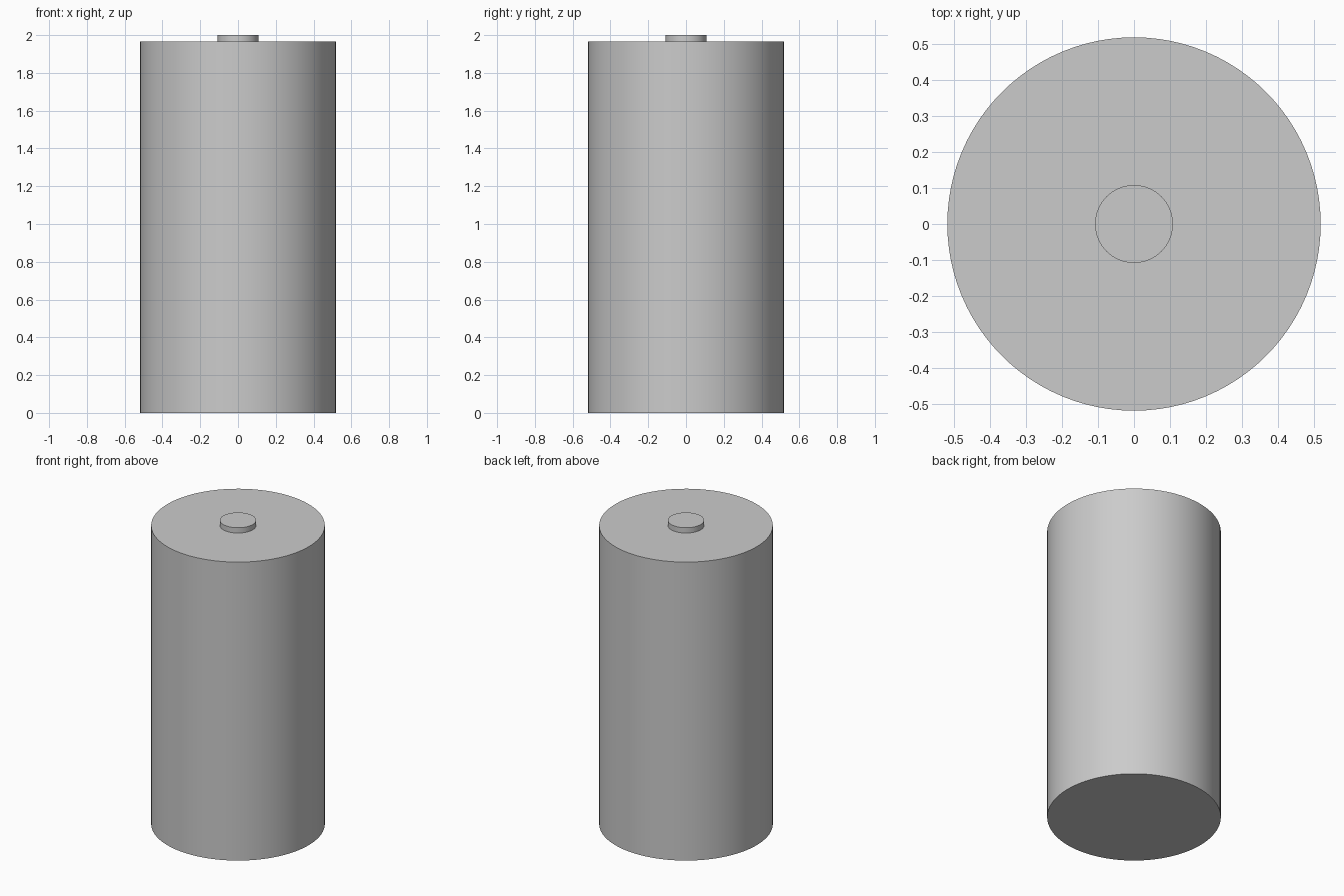
import bpy

if "Cube" in bpy.data.objects:
    bpy.data.objects.remove(bpy.data.objects["Cube"])


def cylinder(name, radius, z0, z1, sides=96):
    """Upright capped cylinder with smooth sides and sharp rims."""
    bpy.ops.mesh.primitive_cylinder_add(
        vertices=sides, radius=radius, depth=z1 - z0,
        location=(0, 0, (z0 + z1) / 2))
    obj = bpy.context.object
    obj.name = name
    bpy.ops.object.shade_smooth_by_angle()
    return obj


BODY_TOP = 1.965

# Main cell casing
cylinder("battery_casing", 0.518, 0.0, BODY_TOP)

# Raised positive contact on top
cylinder("positive_terminal", 0.108, BODY_TOP, 2.0, 64)
